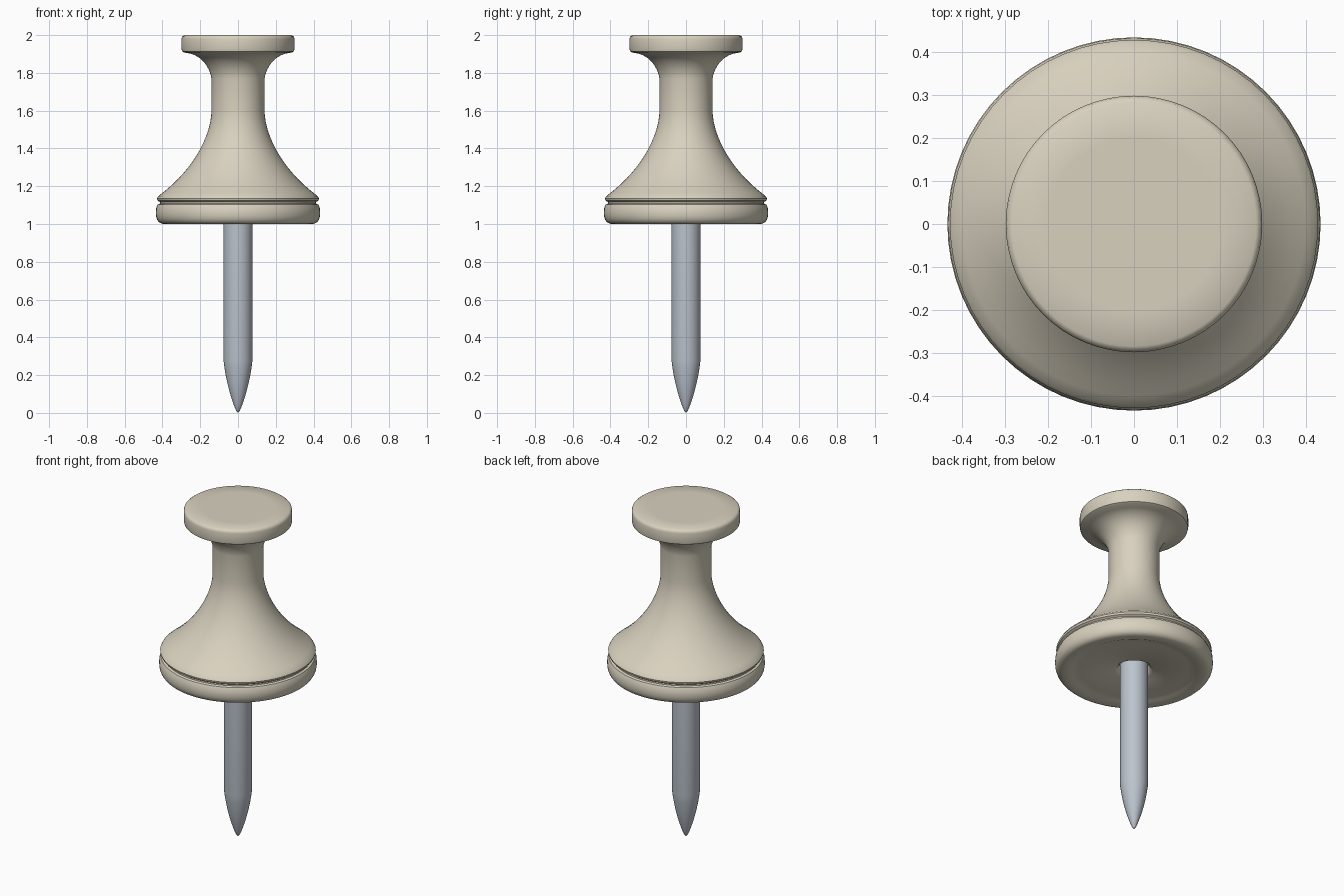
import bpy
import bmesh
import math
from mathutils import Vector
from mathutils.geometry import interpolate_bezier

cube = bpy.data.objects.get("Cube")
if cube:
    bpy.data.objects.remove(cube, do_unlink=True)


def make_material(name, color, roughness):
    mat = bpy.data.materials.new(name)
    mat.use_nodes = True
    mat.diffuse_color = color
    bsdf = mat.node_tree.nodes["Principled BSDF"]
    bsdf.inputs["Base Color"].default_value = color
    bsdf.inputs["Roughness"].default_value = roughness
    return mat


def curve(*points, steps=8):
    """Profile points along one cubic curve, given as (radius, height)."""
    knots = [Vector((r, 0, z)) for r, z in points]
    return [(p.x, p.z) for p in interpolate_bezier(*knots, steps)]


def lathe(name, profile, sides, mat):
    """Spin a (radius, height) profile that starts and ends on the axis."""
    bm = bmesh.new()
    verts = [bm.verts.new((r, 0, z)) for r, z in profile]
    edges = [bm.edges.new(pair) for pair in zip(verts, verts[1:])]
    bmesh.ops.spin(bm, geom=verts + edges, cent=(0, 0, 0), axis=(0, 0, 1),
                   angle=math.tau, steps=sides, use_merge=True)
    bmesh.ops.remove_doubles(bm, verts=bm.verts, dist=0.0001)
    bmesh.ops.recalc_face_normals(bm, faces=bm.faces)
    mesh = bpy.data.meshes.new(name)
    bm.to_mesh(mesh)
    bm.free()
    mesh.materials.append(mat)
    obj = bpy.data.objects.new(name, mesh)
    bpy.context.collection.objects.link(obj)
    bpy.ops.object.select_all(action="DESELECT")
    obj.select_set(True)
    bpy.context.view_layer.objects.active = obj
    bpy.ops.object.shade_smooth_by_angle(angle=math.radians(40))
    return obj


plastic = make_material("beige plastic", (0.69, 0.64, 0.52, 1), 0.5)
steel = make_material("grey steel", (0.50, 0.55, 0.61, 1), 0.4)

# Handle: recessed underside, rounded rim, groove, flared body, neck, cap
underside = [(0, 1.05), (0.08, 1.05), (0.09, 1.025), (0.107, 1.013),
             (0.3, 1.013), (0.34, 1.008), (0.36, 1.0)]
rim = curve((0.39, 1.0), (0.425, 1.0), (0.435, 1.03), (0.435, 1.06))
groove = [(0.433, 1.085), (0.425, 1.103), (0.413, 1.108),
          (0.413, 1.116), (0.426, 1.124), (0.429, 1.135), (0.422, 1.147)]
flare = curve((0.40, 1.165), (0.25, 1.28), (0.145, 1.45), (0.14, 1.6), steps=16)
neck = curve((0.14, 1.77), (0.15, 1.83), (0.19, 1.885), (0.25, 1.902))
cap = [(0.285, 1.908), (0.296, 1.914), (0.299, 1.925), (0.299, 1.98),
       (0.296, 1.992), (0.285, 2.0), (0.2, 2.0), (0, 2.0)]
lathe("handle", underside + rim + groove + flare + neck + cap, 64, plastic)

# Pin: straight shaft with a curved, slightly blunt point
point = curve((0.01, 0.012), (0.04, 0.08), (0.066, 0.18), (0.077, 0.28))
lathe("pin", [(0, 0)] + point + [(0.077, 1.1), (0, 1.1)], 32, steel)
